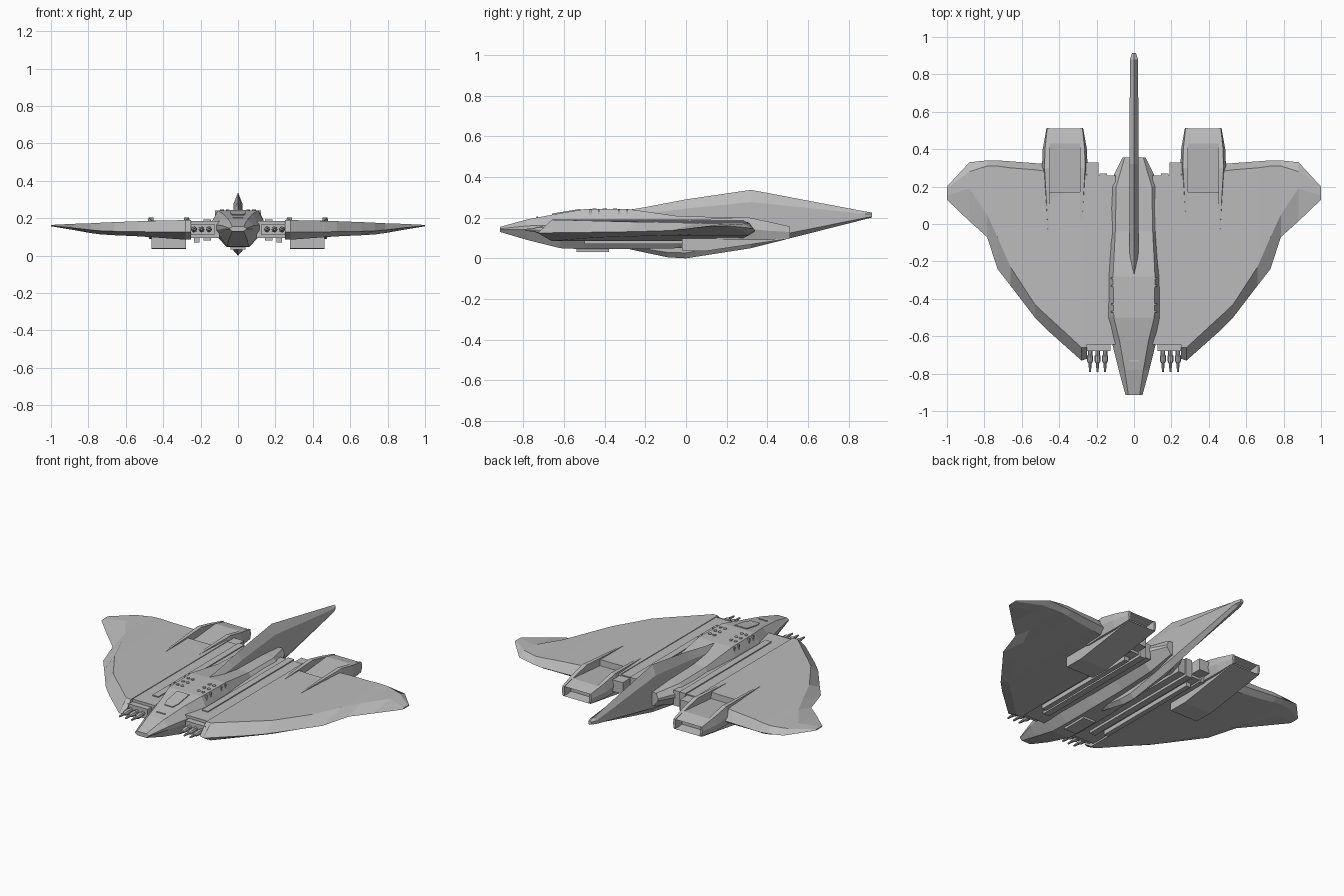
import bpy, bmesh, math

if "Cube" in bpy.data.objects:
    bpy.data.objects.remove(bpy.data.objects["Cube"])

hull = bpy.data.materials.new("hull_grey")
hull.diffuse_color = (0.5, 0.5, 0.5, 1)
hull.use_nodes = True
hull.node_tree.nodes["Principled BSDF"].inputs["Base Color"].default_value = hull.diffuse_color


def finish(name, bm, mirror=False):
    bmesh.ops.recalc_face_normals(bm, faces=bm.faces)
    mesh = bpy.data.meshes.new(name)
    bm.to_mesh(mesh)
    bm.free()
    mesh.materials.append(hull)
    ob = bpy.data.objects.new(name, mesh)
    bpy.context.collection.objects.link(ob)
    if mirror:
        ob.modifiers.new("mirror", 'MIRROR').use_mirror_merge = False
    return ob


def loft_bm(rings):
    """Skin a list of equal-length closed rings and cap both ends."""
    bm = bmesh.new()
    rows = [[bm.verts.new(p) for p in ring] for ring in rings]
    n = len(rows[0])
    for a, b in zip(rows, rows[1:]):
        for i in range(n):
            j = (i + 1) % n
            bm.faces.new((a[i], a[j], b[j], b[i]))
    bm.faces.new(rows[0])
    bm.faces.new(rows[-1])
    return bm


def loft(name, rings, mirror=False):
    return finish(name, loft_bm(rings), mirror)


def box(name, x0, x1, y0, y1, z0, z1, mirror=False):
    return loft(name, [[(x0, y, z0), (x1, y, z0), (x1, y, z1), (x0, y, z1)]
                       for y in (y0, y1)], mirror)


# Fuselage: eight-sided sections (y, top/mid/bottom half widths, top/mid/bottom z)
sections = [
    (-.915, .030, .045, .030, .155, .146, .130),
    (-.78, .050, .082, .048, .192, .160, .090),
    (-.62, .078, .122, .058, .222, .165, .050),
    (-.50, .108, .145, .060, .242, .170, .045),
    (-.28, .112, .140, .060, .242, .170, .045),
    (-.04, .100, .125, .055, .208, .168, .050),
    (.20, .095, .138, .050, .202, .165, .065),
    (.355, .050, .062, .035, .190, .160, .110),
]
rings = []
for y, wt, wm, wb, zt, zm, zb in sections:
    half = [(wb, zb), (wm, zm - .25 * (zm - zb)), (wm, zm), (wt, zt)]
    rings.append([(x, y, z) for x, z in half] + [(-x, y, z) for x, z in reversed(half)])
loft("fuselage", rings)

# Long vertical blade: tail fin above, keel below (y, half width, top z, bottom z, ridge)
blade = [
    (-.30, .002, .236, .050, .002),
    (-.20, .022, .252, .028, .03),
    (-.09, .024, .273, .005, .04),
    (.00, .024, .290, .000, .045),
    (.32, .024, .337, .050, .06),
    (.88, .022, .231, .192, .012),
    (.915, .010, .225, .201, .006),
]
loft("tail_blade", [[(0, y, b), (w, y, b + r * .6), (w, y, t - r), (0, y, t),
                     (-w, y, t - r), (-w, y, b + r * .6)]
                    for y, w, t, b, r in blade])

# Wings: chord sections (x, front, rear, front top, rear top, top z, edge z, bottom z)
wing = [
    (.250, -.72, .30, -.66, .26, .190, .125, .085),
    (.280, -.73, .30, -.66, .27, .190, .125, .085),
    (.281, -.73, .171, -.66, .17, .190, .125, .085),
    (.455, -.575, .171, -.50, .17, .186, .127, .098),
    (.456, -.574, .32, -.50, .28, .186, .127, .098),
    (.530, -.50, .325, -.43, .29, .184, .128, .103),
    (.660, -.33, .335, -.23, .30, .179, .130, .109),
    (.730, -.24, .34, -.07, .31, .176, .132, .113),
    (.785, -.07, .34, .05, .31, .173, .137, .120),
    (.880, .015, .33, .19, .28, .170, .148, .137),
    (1.00, .13, .20, .15, .19, .164, .160, .157),
]
loft("wing", [[(x, f, e), (x, ft, t), (x, rt, t), (x, r, e), (x, rt, b), (x, ft, b)]
              for x, f, r, ft, rt, t, e, b in wing], True)

# Wing roots and their stepped rear blocks
box("wing_root", .10, .26, -.645, .26, .095, .186, True)
box("gun_housing", .125, .262, -.68, -.64, .11, .17, True)
box("root_rear_block", .19, .262, .20, .33, .11, .18, True)
box("root_rail", .145, .185, -.55, .27, .08, .192, True)
box("lower_rail", .205, .235, -.50, .20, .07, .10, True)

# Engine nacelles: side profile extruded in x, with a hollow exhaust
profile = [(-.02, .038), (.10, .036), (.51, .097), (.51, .155), (.43, .174),
           (.172, .152), (.17, .188), (-.02, .180)]
bm = loft_bm([[(x, y, z) for y, z in profile] for x in (.278, .462)])
bmesh.ops.recalc_face_normals(bm, faces=bm.faces)
rear = [f for f in bm.faces if f.calc_center_median().y > .505]
bmesh.ops.inset_individual(bm, faces=rear, thickness=.010, depth=-.06)
finish("engine_nacelle", bm, True)

# Tapered rails flanking each nacelle (y, outward width, bottom z, top z)
rail = [(-.05, .003, .15, .187), (.17, .022, .09, .197), (.30, .034, .09, .203),
        (.40, .030, .09, .182), (.512, .010, .102, .157)]
for side, label in ((1, "outer"), (-1, "inner")):
    loft(label + "_nacelle_rail",
         [[(.37 + side * x, y, z) for x, z in
           ((.082, b), (.088 + w * .5, b), (.088 + w, (b + t) / 2),
            (.088 + w * .6, t), (.082, t))] for y, w, b, t in rail], True)

# Gun barrels: three per side, eight-sided
barrel = [(-.64, .012), (-.70, .012), (-.705, .016), (-.735, .015), (-.745, .009), (-.79, .005)]
for i, x in enumerate((.155, .195, .235)):
    loft("gun_barrel_%d" % (i + 1),
         [[(x + r * math.cos(k * math.pi / 4), y, .14 + r * math.sin(k * math.pi / 4))
           for k in range(8)] for y, r in barrel], True)


def top_z(y):
    """Height of the fuselage deck at y."""
    for a, b in zip(sections, sections[1:]):
        if a[0] <= y <= b[0]:
            return a[4] + (b[4] - a[4]) * (y - a[0]) / (b[0] - a[0])


# Cockpit hatch plate following the deck slope
loft("cockpit_hatch", [[(-w, y, top_z(y) - .003), (w, y, top_z(y) - .003),
                        (w, y, top_z(y) + .005), (-w, y, top_z(y) + .005)]
                       for y, w in ((-.66, .028), (-.62, .040), (-.52, .040))])
box("nose_strip", -.028, .028, -.735, -.728, .198, .206)

# Round deck vents, six per side
for i in range(3):
    for j in range(2):
        x, y = .055 + .03 * j, -.45 + .05 * i
        loft("deck_vent_%d" % (i * 2 + j + 1),
             [[(x + .010 * math.cos(k * math.pi / 4), y + .010 * math.sin(k * math.pi / 4), z)
               for k in range(8)] for z in (.240, .246)], True)

# Cheek brackets and belly plate
for i, y in enumerate((-.47, -.43, -.33, -.29)):
    box("cheek_bracket_%d" % (i + 1), .108, .124, y - .004, y + .004, .21, .24, True)
box("belly_plate", -.04, .04, -.54, -.38, .032, .050)
